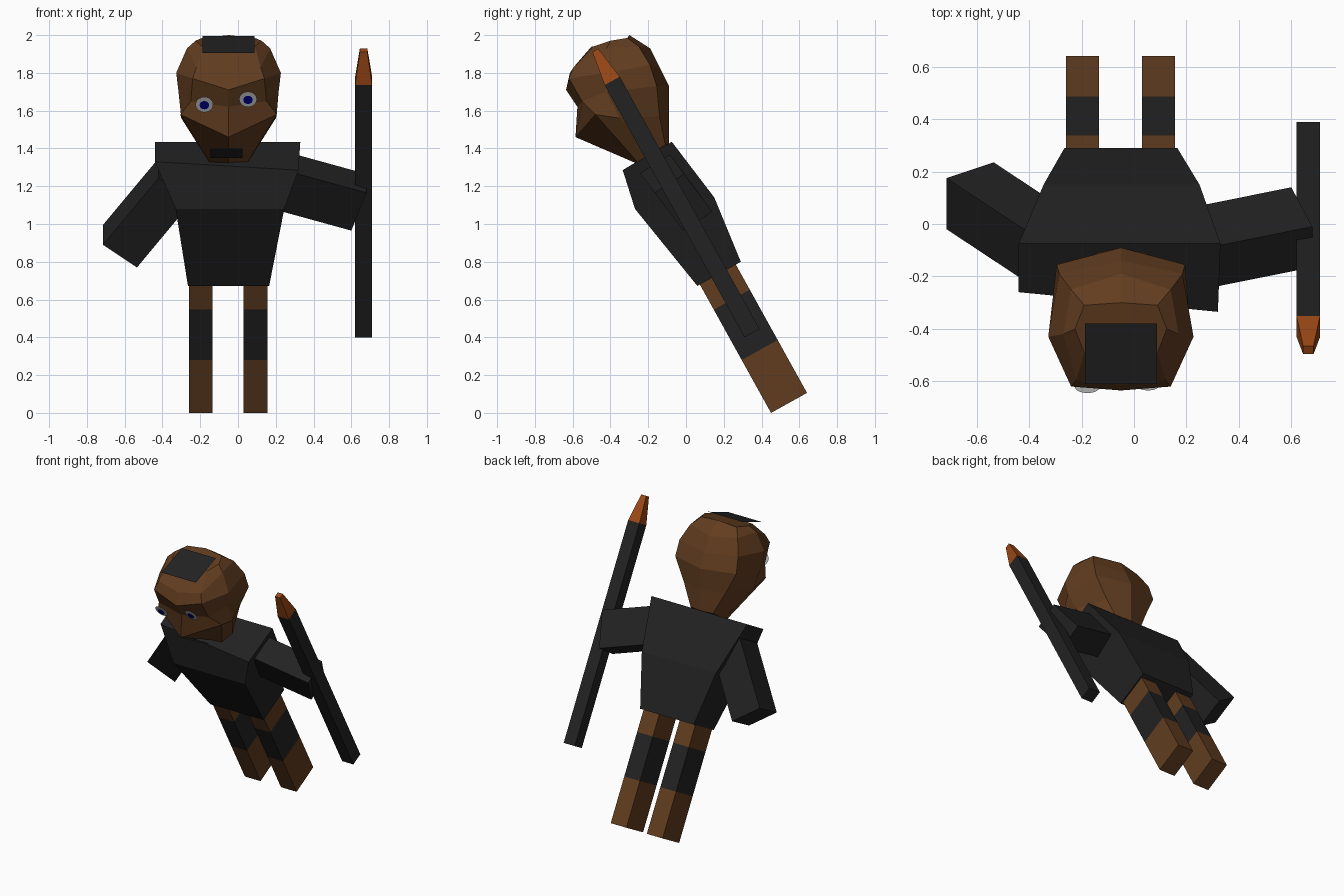
import bpy, bmesh
from math import radians, sin, cos, pi
from mathutils import Vector

if "Cube" in bpy.data.objects:
    bpy.data.objects.remove(bpy.data.objects["Cube"])

TILT = radians(29)
S, C = sin(TILT), cos(TILT)


def mat(name, rgb):
    m = bpy.data.materials.new(name)
    m.diffuse_color = (*rgb, 1)
    m.use_nodes = True
    m.node_tree.nodes["Principled BSDF"].inputs["Base Color"].default_value = m.diffuse_color
    return m


BROWN = mat("brown", (0.12, 0.046, 0.014))
BLACK = mat("black", (0.016, 0.016, 0.016))
ORANGE = mat("orange", (0.33, 0.065, 0.008))
WHITE = mat("white", (0.45, 0.45, 0.45))
BLUE = mat("blue", (0.0, 0.0, 0.2))


def lean(x, v, w):
    """Leaning body frame (side, depth, height) to world."""
    return Vector((x, 0.45 + v * C - w * S, v * S + w * C))


def loft(name, rings, material, caps=True):
    """Skin a stack of rings with equal vertex counts."""
    bm = bmesh.new()
    rows = [[bm.verts.new(p) for p in r] for r in rings]
    n = len(rows[0])
    for a, b in zip(rows, rows[1:]):
        for i in range(n):
            j = (i + 1) % n
            bm.faces.new((a[i], a[j], b[j], b[i]))
    if caps:
        bm.faces.new(rows[0][::-1])
    if caps or len(rows) == 1:
        bm.faces.new(rows[-1])
    if len(rows) > 1:
        bmesh.ops.recalc_face_normals(bm, faces=bm.faces)
    me = bpy.data.meshes.new(name)
    bm.to_mesh(me)
    bm.free()
    me.materials.append(material)
    ob = bpy.data.objects.new(name, me)
    bpy.context.collection.objects.link(ob)
    return ob


def rect(x0, x1, v0, v1, w):
    return [lean(x0, v0, w), lean(x1, v0, w), lean(x1, v1, w), lean(x0, v1, w)]


# legs: lower, dark band, upper
for side, x in (("right", -0.26), ("left", 0.03)):
    for part, w0, w1, m in (("lower_leg", 0, 0.32, BROWN),
                            ("leg_band", 0.32, 0.625, BLACK),
                            ("upper_leg", 0.625, 0.79, BROWN)):
        loft(f"{side}_{part}", [rect(x, x + 0.126, 0, 0.218, w) for w in (w0, w1)], m)

# torso: hips, chest, slightly twisted shoulders
loft("torso", [
    rect(-0.265, 0.165, -0.015, 0.248, 0.777),
    [(-0.33, -0.27, 1.08), (0.245, -0.27, 1.08), (0.25, 0.15, 1.14), (-0.345, 0.15, 1.14)],
    [(-0.44, -0.26, 1.33), (0.32, -0.335, 1.285), (0.33, -0.075, 1.435), (-0.44, -0.075, 1.435)],
], BLACK)


# arms: boxes run back from the hand corner to the shoulder
def arm(name, corner, e1, e2, d, length):
    p, e1, e2, d = map(Vector, (corner, e1, e2, d))
    hand = [p, p + e1, p + e1 + e2, p + e2]
    loft(name, [[q - d.normalized() * length for q in hand], hand], BLACK)


arm("right_arm", (-0.715, -0.02, 0.89), (0, 0.195, 0.105), (0.18, 0.06, -0.12),
    (-0.59, 0.39, -0.707), 0.5)
arm("left_arm", (0.60, -0.015, 0.965), (0, 0.155, 0.1), (0.08, -0.15, 0.2),
    (0.945, 0.19, -0.26), 0.42)

# staff and its tapered tip
base, top = rect(0.62, 0.71, 0.0715, 0.1625, 0.418), rect(0.62, 0.71, 0.0715, 0.1625, 1.945)
loft("staff", [base, top], BLACK)
loft("staff_tip", [top, rect(0.645, 0.685, 0.099, 0.135, 2.13)], ORANGE)

# head: half rings (half width, y, z) from front to back, mirrored about its middle
HX = -0.05
half_rings = [
    [(0, -.26, 1.32), (.10, -.255, 1.325), (.13, -.18, 1.37), (.09, -.11, 1.42), (0, -.09, 1.425)],
    [(0, -.585, 1.46), (.255, -.48, 1.58), (.25, -.35, 1.56), (.165, -.14, 1.57), (0, -.09, 1.58)],
    [(0, -.575, 1.62), (.20, -.55, 1.65), (.265, -.42, 1.70), (.245, -.155, 1.73), (0, -.09, 1.73)],
    [(0, -.635, 1.71), (.19, -.62, 1.77), (.277, -.43, 1.80), (.235, -.19, 1.84), (0, -.14, 1.83)],
    [(0, -.615, 1.80), (.17, -.595, 1.83), (.22, -.42, 1.93), (.19, -.25, 1.94), (0, -.19, 1.93)],
    [(0, -.50, 1.94), (.14, -.49, 1.94), (.175, -.40, 1.97), (.14, -.31, 1.985), (0, -.30, 2.0)],
]
loft("head", [[(HX + h, y, z) for h, y, z in r] +
              [(HX - h, y, z) for h, y, z in r[-2:0:-1]] for r in half_rings], BROWN)


# flat plates for hair and mouth
def plate(name, x0, x1, near, far):
    loft(name, [[(x0, *near), (x1, *near), (x1, *far), (x0, *far)]], BLACK, caps=False)


plate("hair", -0.187, 0.088, (-0.61, 1.905), (-0.38, 1.995))
plate("mouth", -0.145, 0.025, (-0.36, 1.35), (-0.475, 1.40))


# eyes: flat discs facing along the leaning front
def disc(name, centre, r, material):
    c = Vector(centre)
    up = Vector((0, -S, C))
    pts = [c + Vector((1, 0, 0)) * r * cos(a) + up * r * sin(a)
           for a in (2 * pi * i / 24 for i in range(24))]
    loft(name, [pts], material, caps=False)


for side, x, y, z in (("right", -0.178, -0.622, 1.632), ("left", 0.053, -0.612, 1.66)):
    disc(f"{side}_eye", (x, y, z), 0.047, WHITE)
    disc(f"{side}_pupil", (x, y - 0.006, z - 0.003), 0.025, BLUE)
